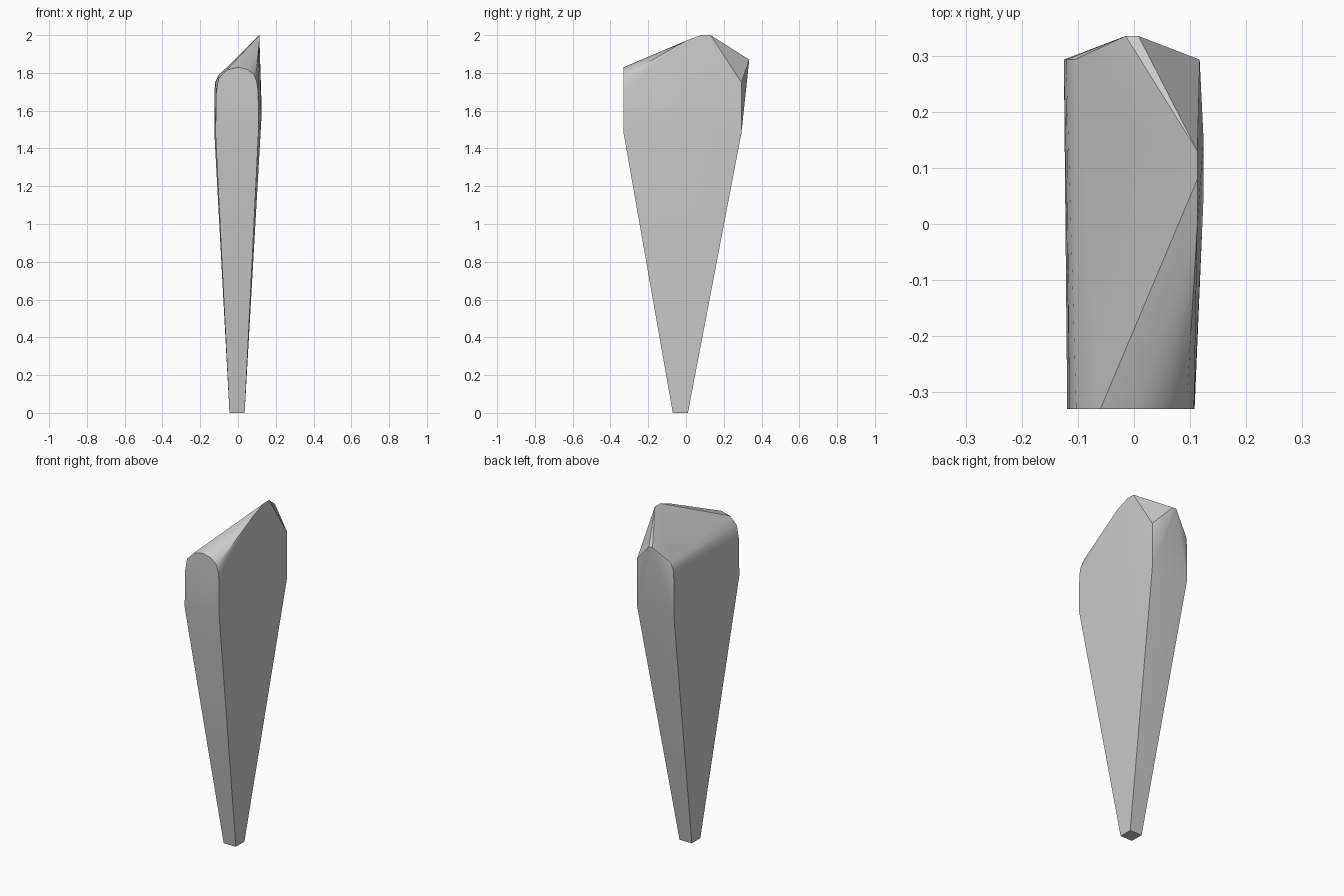
import bpy, bmesh, math

cube = bpy.data.objects.get("Cube")
if cube:
    bpy.data.objects.remove(cube, do_unlink=True)

# One plain grey material
grey = bpy.data.materials.new("stone_grey")
grey.use_nodes = True
colour = (0.6, 0.6, 0.6, 1)
grey.diffuse_color = colour
grey.node_tree.nodes["Principled BSDF"].inputs["Base Color"].default_value = colour

FRONT, BACK = -0.33, 0.293

# Small square foot
foot = [(x, y, 0) for x in (-0.045, 0.035) for y in (-0.07, 0.01)]

# Shoulder where the taper ends
shoulder = [(-0.119, FRONT, 1.48), (0.108, FRONT, 1.48),
            (-0.125, BACK, 1.48), (0.117, BACK, 1.48)]

# Rounded top of the front face
front_arch = [(x, FRONT, z) for x, z in (
    (-0.115, 1.70), (-0.103, 1.77), (-0.06, 1.815), (0, 1.83),
    (0.05, 1.818), (0.085, 1.79), (0.1, 1.75), (0.107, 1.70))]

# Rounded shoulder on the low side, and the high back corner
back_corner = [(-0.125, BACK, 1.70), (-0.121, BACK, 1.75),
               (-0.105, BACK, 1.785), (0.117, BACK, 1.75)]

# Slight bulge of the tall side
bulge = [(0.124, 0.05, 1.56), (0.124, 0.15, 1.65)]

# Slanted crest, running from the front lip over the peak to the back tip
crest = [(0.095, -0.3, 1.80), (0.113, 0, 1.97), (0.113, 0.08, 2.0),
         (0.113, 0.13, 2.0), (0.008, 0.335, 1.87), (-0.015, 0.335, 1.87)]

# The body is the convex skin around these cross-sections
bm = bmesh.new()
for p in foot + shoulder + front_arch + back_corner + bulge + crest:
    bm.verts.new(p)
bmesh.ops.convex_hull(bm, input=bm.verts[:])
bmesh.ops.delete(bm, geom=[v for v in bm.verts if not v.link_faces], context="VERTS")
bmesh.ops.dissolve_limit(bm, angle_limit=math.radians(0.5),
                         verts=bm.verts[:], edges=bm.edges[:])
bmesh.ops.recalc_face_normals(bm, faces=bm.faces[:])

mesh = bpy.data.meshes.new("tapered_spike")
bm.to_mesh(mesh)
bm.free()
mesh.materials.append(grey)
spike = bpy.data.objects.new("tapered_spike", mesh)
bpy.context.collection.objects.link(spike)

bpy.ops.object.select_all(action="DESELECT")
spike.select_set(True)
bpy.context.view_layer.objects.active = spike
bpy.ops.object.shade_smooth_by_angle(angle=math.radians(30))
